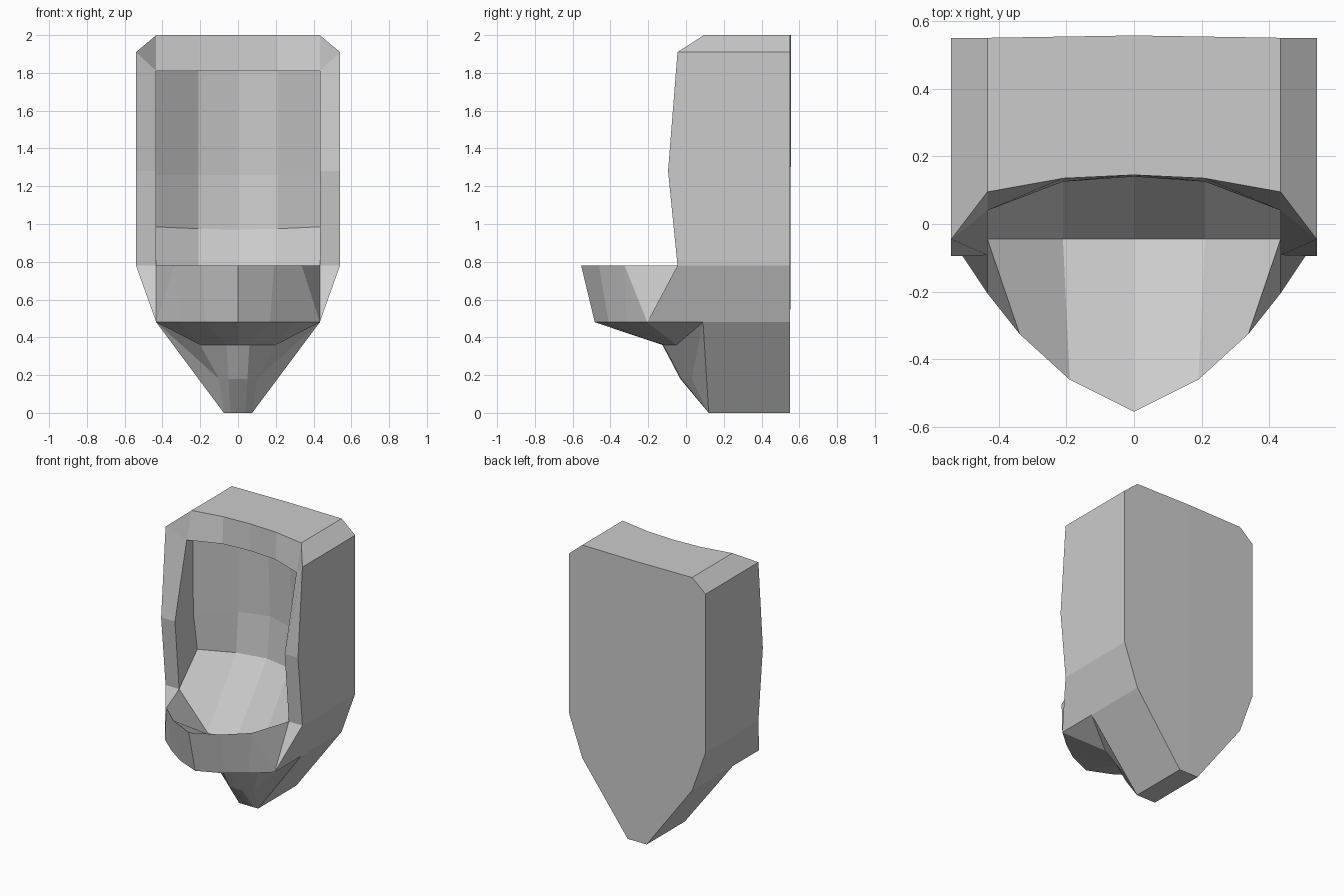
import bpy, bmesh

if "Cube" in bpy.data.objects:
    bpy.data.objects.remove(bpy.data.objects["Cube"])

bm = bmesh.new()

def row(*pts):
    return [bm.verts.new(p) for p in pts]

def face(*vs):
    bm.faces.new(vs)

def loft(rows):
    for a, b in zip(rows, rows[1:]):
        for i in range(len(a) - 1):
            face(a[i], a[i + 1], b[i + 1], b[i])

# Half cross-sections, centre line outwards: lintel, recessed wall, basin, lip, drain
top = row((0, .145, 2), (.21, .135, 2), (.433, .095, 2))
lintel = row((0, .14, 1.81), (.21, .125, 1.81), (.433, .04, 1.81))
wall_top = row((0, .34, 1.81), (.21, .29, 1.81), (.433, .11, 1.81))
wall_mid = row((0, .36, 1.26), (.21, .30, 1.26), (.433, .115, 1.26))
wall_low = row((0, .33, .97), (.21, .28, .975), (.433, .16, .985))
basin = row((0, -.045, .50), (.21, -.045, .53), (.433, -.045, .78))
lip = row((0, -.555, .78), (.19, -.46, .78), (.338, -.325, .78))
under = row((0, -.483, .48), (.17, -.41, .48), (.305, -.315, .48))
funnel = row((0, -.125, .36), (.06, -.12, .36), (.2, -.05, .36))
stalk = row((0, -.03, .18), (.05, -.025, .18), (.1, .03, .18))
foot = row((0, .12, 0), (.04, .12, 0), (.075, .12, 0))
loft([top, lintel, wall_top, wall_mid, wall_low, basin, lip, under, funnel, stalk, foot])

# Front frame and jambs
T, L, B, F = top[2], lintel[2], basin[2], foot[2]
P1, P2, P3, C, D, M = row((.54, -.045, 1.91), (.54, -.095, 1.28), (.54, -.045, .78),
                          (.433, -.205, .48), (.433, .09, .48), (.433, -.092, 1.28))
face(T, P1, L)
face(P1, P2, M, L)
face(P2, P3, B, M)
face(P3, C, B)
face(L, M, wall_mid[2], wall_top[2])
face(M, B, wall_low[2], wall_mid[2])

# Basin cheeks and underside
face(B, C, lip[2])
face(lip[2], C, under[2])
face(under[2], C, funnel[2])
face(C, D, funnel[2])
face(funnel[2], D, stalk[2])
face(stalk[2], D, F)

# Outer sides, top, bottom and back panel
y = .55
bt0, bt, b1, b3, b4, bf, bf0 = row((0, .557, 2), (.433, y, 2), (.54, y, 1.91), (.54, y, .78),
                                   (.433, y, .48), (.075, y, 0), (0, y, 0))
face(T, P1, b1, bt)
face(P1, P2, P3, b3, b1)
face(P3, C, D, b4, b3)
face(D, F, bf, b4)
face(*top, bt, bt0)
face(*foot, bf, bf0)
face(bt0, bt, b1, b3, b4, bf, bf0)

# Mirror to the other half
bmesh.ops.mirror(bm, geom=bm.verts[:] + bm.edges[:] + bm.faces[:], axis='X', merge_dist=.0005)
bmesh.ops.remove_doubles(bm, verts=bm.verts[:], dist=.0005)
bmesh.ops.recalc_face_normals(bm, faces=bm.faces[:])

mesh = bpy.data.meshes.new("wall_urinal")
bm.to_mesh(mesh)
bm.free()
bpy.context.collection.objects.link(bpy.data.objects.new("wall_urinal", mesh))
